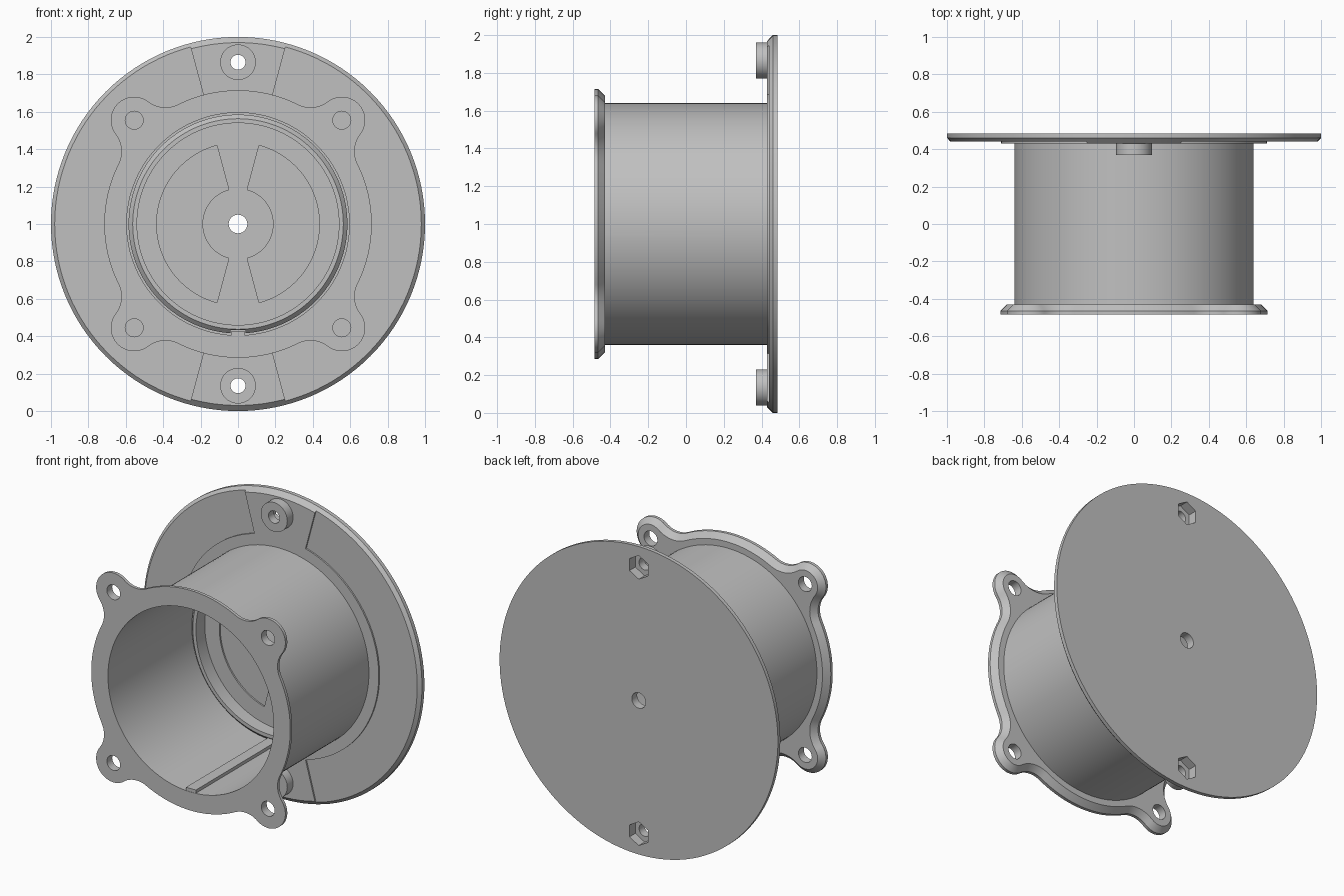
import bpy, bmesh, math
from math import sin, cos, radians, acos, atan2, pi

if "Cube" in bpy.data.objects:
    bpy.data.objects.remove(bpy.data.objects["Cube"], do_unlink=True)

grey = bpy.data.materials.new("plain_grey")
grey.use_nodes = True
COLOUR = (0.53, 0.53, 0.53, 1)
grey.diffuse_color = COLOUR
grey.node_tree.nodes["Principled BSDF"].inputs["Base Color"].default_value = COLOUR

FRONT, SEAT, BACK = -0.485, 0.43, 0.485   # flange face, plate face, plate back
BORE = 0.595


def arc(cx, cz, r, a0, a1, n):
    """Points along an arc, both ends included."""
    return [(cx + r * cos(a0 + (a1 - a0) * i / n),
             cz + r * sin(a0 + (a1 - a0) * i / n)) for i in range(n + 1)]


def circle(r, n=128, x=0, z=0, turn=0):
    return arc(x, z, r, turn, turn + 2 * pi, n)[:-1]


def rect(x0, x1, z0, z1):
    return [(x0, z0), (x1, z0), (x1, z1), (x0, z1)]


def sector(r0, r1, middle, half):
    return (arc(0, 0, r1, middle - half, middle + half, 64)
            + arc(0, 0, r0, middle + half, middle - half, 64))


def loft(name, *layers):
    """Solid through outlines (x, z about the axis) stacked along y."""
    bm = bmesh.new()
    rings = [[bm.verts.new((x, y, z + 1)) for x, z in pts] for pts, y in layers]
    for a, b in zip(rings, rings[1:]):
        for i in range(len(a)):
            j = (i + 1) % len(a)
            bm.faces.new((a[i], a[j], b[j], b[i]))
    bm.faces.new(rings[0])
    bm.faces.new(rings[-1])
    bmesh.ops.recalc_face_normals(bm, faces=bm.faces)
    mesh = bpy.data.meshes.new(name)
    bm.to_mesh(mesh)
    bm.free()
    mesh.materials.append(grey)
    ob = bpy.data.objects.new(name, mesh)
    bpy.context.collection.objects.link(ob)
    return ob


def activate(ob):
    bpy.ops.object.select_all(action='DESELECT')
    ob.select_set(True)
    bpy.context.view_layer.objects.active = ob


def combine(ob, other, operation='DIFFERENCE'):
    mod = ob.modifiers.new("combine", 'BOOLEAN')
    mod.operation, mod.solver, mod.object = operation, 'EXACT', other
    activate(ob)
    bpy.ops.object.modifier_apply(modifier=mod.name)
    bpy.data.objects.remove(other, do_unlink=True)


def cut(ob, pts, y0, y1):
    combine(ob, loft("cutter", (pts, y0), (pts, y1)))


def flange_outline(inset):
    """Round flange with four filleted ears; inset shrinks it evenly."""
    ring, ear, fillet, dist = 0.715, 0.125, 0.15, 0.785
    d = ring + fillet
    swing = acos((d * d + dist * dist - (ear + fillet) ** 2) / (2 * d * dist))
    pts = []
    for k in range(4):
        mid = radians(45 + 90 * k)
        ex, ez = dist * cos(mid), dist * sin(mid)
        centres = [(d * cos(mid + s * swing), d * sin(mid + s * swing)) for s in (-1, 1)]
        to_ear = [atan2(ez - z, ex - x) for x, z in centres]
        half = (to_ear[1] + pi - mid + pi) % (2 * pi) - pi
        half = half % (2 * pi)
        bend = (mid - swing + pi - to_ear[0]) % (2 * pi)
        f, e = fillet + inset, ear - inset
        (x0, z0), (x1, z1) = centres
        pts += arc(x0, z0, f, to_ear[0] + bend, to_ear[0], 12)
        pts += arc(ex, ez, e, mid - half, mid + half, 28)[1:-1]
        pts += arc(x1, z1, f, to_ear[1], to_ear[1] - bend, 12)
        pts += arc(0, 0, ring - inset, mid + swing, mid + pi / 2 - swing, 20)[1:-1]
    return pts


# Housing: eared flange and tube, bored through, with a key along the bottom
housing = loft("tube_housing", (flange_outline(0), FRONT),
               (flange_outline(0), -0.465), (flange_outline(0.035), -0.43))
tube = circle(0.64)
combine(housing, loft("tube", (tube, -0.46), (tube, SEAT)), 'UNION')
cut(housing, circle(BORE), -0.6, 0.6)
for sx in (-1, 1):
    for sz in (-1, 1):
        cut(housing, circle(0.048, 32, 0.555 * sx, 0.555 * sz), -0.6, -0.4)
key = rect(-0.035, 0.035, -0.615, -0.573)
combine(housing, loft("key", (key, FRONT + 0.002), (key, SEAT - 0.002)), 'UNION')

# Base plate: chamfered disc with shallow recessed sectors
plate = loft("base_plate", (circle(0.97), SEAT), (circle(1), 0.46), (circle(1), BACK))
for middle in (0, pi):
    cut(plate, sector(0.71, 1.05, middle, radians(75)), 0.4, SEAT + 0.01)
    cut(plate, sector(0.19, 0.435, middle, radians(75)), 0.4, SEAT + 0.01)
cut(plate, circle(0.05, 32), 0.3, 0.6)

# Screw bosses with through holes and hexagonal nut pockets behind
for z in (-0.865, 0.865):
    boss = circle(0.095, 48, 0, z)
    combine(plate, loft("boss", (boss, 0.37), (boss, 0.45)), 'UNION')
    cut(plate, circle(0.04, 32, 0, z), 0.3, 0.6)
    cut(plate, circle(0.077, 6, 0, z, pi / 2), 0.425, 0.6)

# Locating lip inside the bore, notched for the key
lip = loft("locating_lip", (circle(0.563), 0.34), (circle(0.585), 0.362),
           (circle(0.585), SEAT))
cut(lip, circle(0.54), 0.2, 0.6)
cut(lip, rect(-0.04, 0.04, -0.65, -0.567), 0.2, 0.6)

for ob in (housing, plate, lip):
    activate(ob)
    bpy.ops.object.shade_smooth_by_angle(angle=radians(25))
